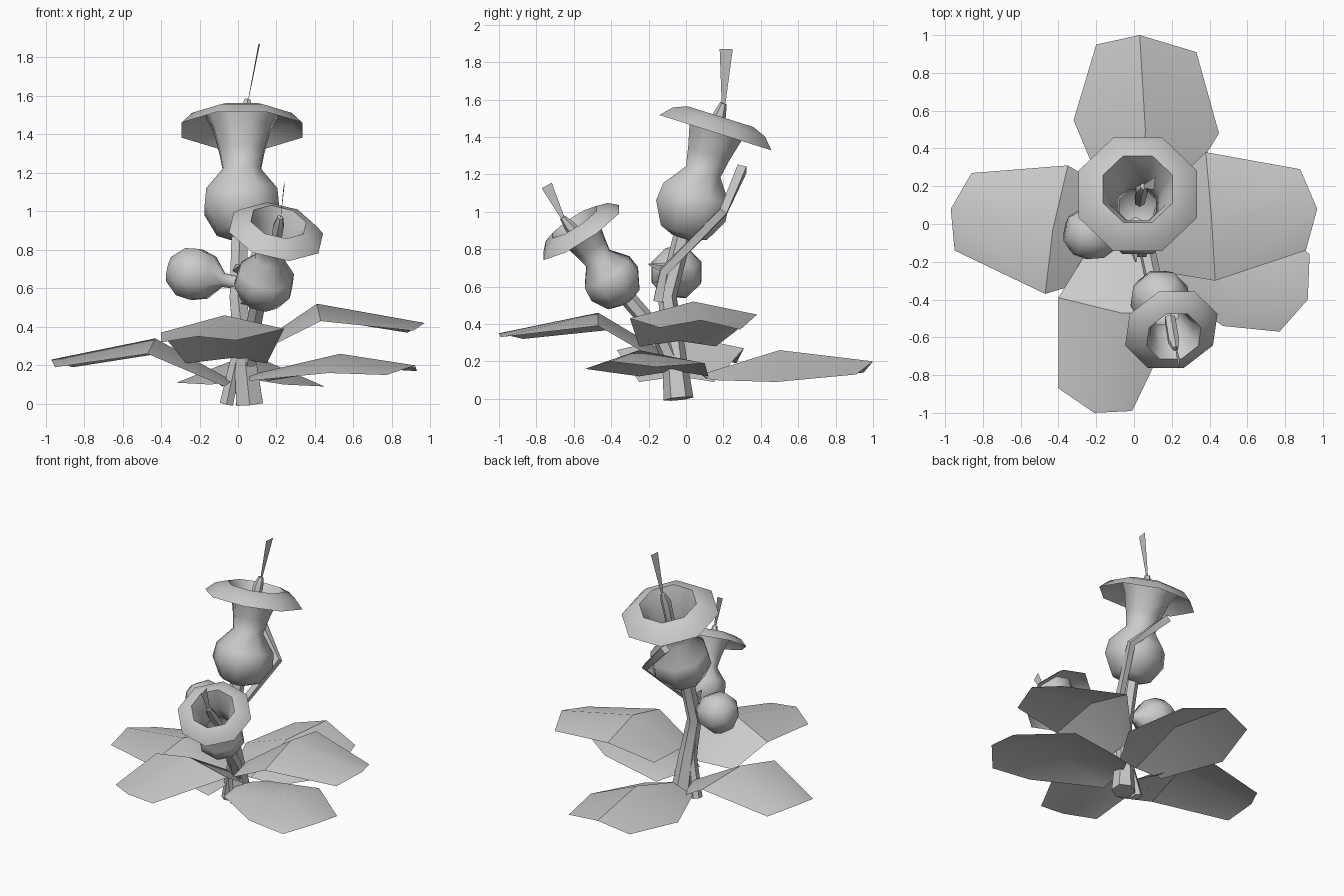
import bpy, bmesh, math
from mathutils import Vector

cube = bpy.data.objects.get("Cube")
if cube:
    bpy.data.objects.remove(cube)

grey = bpy.data.materials.new("plain_grey")
grey.use_nodes = True
colour = (0.6, 0.6, 0.6, 1)
grey.diffuse_color = colour
grey.node_tree.nodes["Principled BSDF"].inputs["Base Color"].default_value = colour


def finish(name, bm, angle=80):
    me = bpy.data.meshes.new(name)
    bm.to_mesh(me)
    bm.free()
    me.materials.append(grey)
    ob = bpy.data.objects.new(name, me)
    bpy.context.collection.objects.link(ob)
    bpy.ops.object.select_all(action='DESELECT')
    ob.select_set(True)
    bpy.context.view_layer.objects.active = ob
    bpy.ops.object.shade_smooth_by_angle(angle=math.radians(angle))
    return ob


def skin(bm, rings, closed=True):
    for a, b in zip(rings, rings[1:]):
        n = len(a)
        for i in range(n if closed else n - 1):
            j = (i + 1) % n
            bm.faces.new((a[i], a[j], b[j], b[i]))


def ring(bm, centre, axis, radius, sides):
    u = axis.cross(Vector((0, 1, 0.01))).normalized()
    v = axis.cross(u).normalized()
    turn = math.pi / sides
    pts = [(math.cos(k * math.tau / sides + turn), math.sin(k * math.tau / sides + turn))
           for k in range(sides)]
    return [bm.verts.new(centre + (u * c + v * s) * radius) for c, s in pts]


# Lathe a (radius, distance) profile along any axis
def lathe(name, origin, axis, profile, scale=1.0, sides=8, cap_end=False):
    bm = bmesh.new()
    axis = Vector(axis).normalized()
    rings = [ring(bm, Vector(origin) + axis * t * scale, axis, r * scale, sides)
             for r, t in profile]
    skin(bm, rings)
    bm.faces.new(rings[0][::-1])
    if cap_end:
        bm.faces.new(rings[-1])
    return finish(name, bm)


# Tapered tube through (x, y, z, radius) points
def tube(name, points, sides=6):
    bm = bmesh.new()
    pos = [Vector(p[:3]) for p in points]
    rings = []
    for i, p in enumerate(points):
        axis = (pos[min(i + 1, len(pos) - 1)] - pos[max(i - 1, 0)]).normalized()
        rings.append(ring(bm, pos[i], axis, p[3], sides))
    skin(bm, rings)
    bm.faces.new(rings[0][::-1])
    bm.faces.new(rings[-1])
    return finish(name, bm, 50)


# Leaf sheet: rows of three points from stem to tip
def leaf(name, *rows):
    bm = bmesh.new()
    skin(bm, [[bm.verts.new(p) for p in row] for row in rows], closed=False)
    bmesh.ops.recalc_face_normals(bm, faces=bm.faces)
    if sum(f.normal.z for f in bm.faces) < 0:
        bmesh.ops.reverse_faces(bm, faces=bm.faces)
    return finish(name, bm, 30)


# Thin blade that widens toward its top
def blade(name, base, top, width):
    bm = bmesh.new()
    w = Vector(width)
    bm.faces.new([bm.verts.new(p) for p in (
        Vector(base) - w * 0.25, Vector(base) + w * 0.25,
        Vector(top) + w, Vector(top) - w)])
    return finish(name, bm)


# Leaves
leaf("back_leaf",
     [(-0.14, 0.12, 0.10), (0.05, 0.08, 0.13), (0.24, 0.14, 0.10)],
     [(-0.32, 0.55, 0.11), (0.06, 0.50, 0.26), (0.45, 0.48, 0.09)],
     [(-0.20, 0.95, 0.14), (0.03, 1.00, 0.20), (0.33, 0.91, 0.13)])
leaf("left_upper_leaf",
     [(0.13, -0.25, 0.28), (0.10, -0.04, 0.31), (0.15, 0.16, 0.28)],
     [(0.43, -0.30, 0.43), (0.41, 0.04, 0.52), (0.38, 0.38, 0.45)],
     [(0.91, -0.14, 0.38), (0.97, 0.08, 0.42), (0.88, 0.29, 0.37)])
leaf("left_lower_leaf",
     [(0.06, -0.25, 0.12), (0.06, -0.06, 0.15), (0.16, 0.12, 0.12)],
     [(0.47, -0.54, 0.16), (0.53, -0.25, 0.26), (0.60, 0.10, 0.19)],
     [(0.77, -0.57, 0.15), (0.92, -0.40, 0.20), (0.93, -0.16, 0.17)])
leaf("right_leaf",
     [(-0.07, -0.25, 0.09), (-0.03, -0.04, 0.12), (-0.08, 0.15, 0.09)],
     [(-0.47, -0.37, 0.26), (-0.43, -0.03, 0.34), (-0.35, 0.31, 0.27)],
     [(-0.95, -0.14, 0.19), (-0.97, 0.08, 0.23), (-0.86, 0.27, 0.19)])
leaf("front_leaf",
     [(-0.27, -0.18, 0.21), (-0.02, -0.10, 0.24), (0.15, -0.16, 0.21)],
     [(-0.40, -0.39, 0.37), (-0.07, -0.47, 0.46), (0.24, -0.47, 0.39)],
     [(-0.40, -0.87, 0.32), (-0.21, -1.00, 0.35), (-0.01, -0.99, 0.33)])
bpy.context.view_layer.update()

# Stems
tube("main_stem", [(0.06, -0.04, 0, 0.08), (0.03, -0.07, 0.3, 0.06),
                   (0, -0.10, 0.55, 0.05), (0.01, -0.01, 0.9, 0.05)])
tube("front_stem", [(0.04, -0.05, 0.15, 0.05), (0.07, -0.14, 0.34, 0.045),
                    (0.11, -0.33, 0.56, 0.045)])
tube("small_stem", [(-0.06, -0.04, 0, 0.04), (0, -0.07, 0.27, 0.035),
                    (-0.01, -0.1, 0.64, 0.03)])
tube("bent_branch", [(0.04, -0.15, 0.52, 0.035), (0.05, -0.12, 0.68, 0.03),
                     (0.19, 0.2, 1.0, 0.03), (-0.04, 0.3, 1.23, 0.035)], 4)

# Thorns
for k, (y, z) in enumerate([(-0.12, 0.7), (-0.1, 0.6)]):
    tube(f"thorn_{k + 1}", [(0, y, z, 0.03), (0.01, y - 0.08, z + 0.02, 0.004)], 4)

# Flowers: round base, narrow neck, flared mouth and drooping brim
flower = [(0.06, 0.0), (0.14, 0.03), (0.21, 0.15), (0.20, 0.25), (0.105, 0.37),
          (0.125, 0.47), (0.16, 0.60), (0.20, 0.68), (0.28, 0.65), (0.34, 0.59)]
lathe("tall_flower", (0.02, -0.02, 0.86), (0, 0.3, 0.95), flower)
lathe("front_flower", (0.11, -0.32, 0.52), (0.19, -0.52, 0.8), flower, 0.76)

# Closed bud
bud = [(0.035, 0), (0.04, 0.07), (0.12, 0.14), (0.145, 0.22), (0.135, 0.29), (0.07, 0.36)]
lathe("bud", (-0.01, -0.10, 0.63), (-1, 0.22, 0.2), bud, cap_end=True)

# Stamens with flat blades
tube("tall_stamen", [(0.03, 0.12, 1.28, 0.03), (0.04, 0.18, 1.52, 0.035),
                     (0.05, 0.2, 1.58, 0.018)])
blade("tall_blade", (0.05, 0.2, 1.56), (0.11, 0.215, 1.87), (0.004, 0.035, 0))
tube("front_stamen", [(0.19, -0.5, 0.79, 0.03), (0.21, -0.62, 0.92, 0.032),
                      (0.22, -0.66, 0.97, 0.016)])
blade("front_blade", (0.22, -0.65, 0.95), (0.24, -0.745, 1.14), (0.004, 0.027, 0.015))
